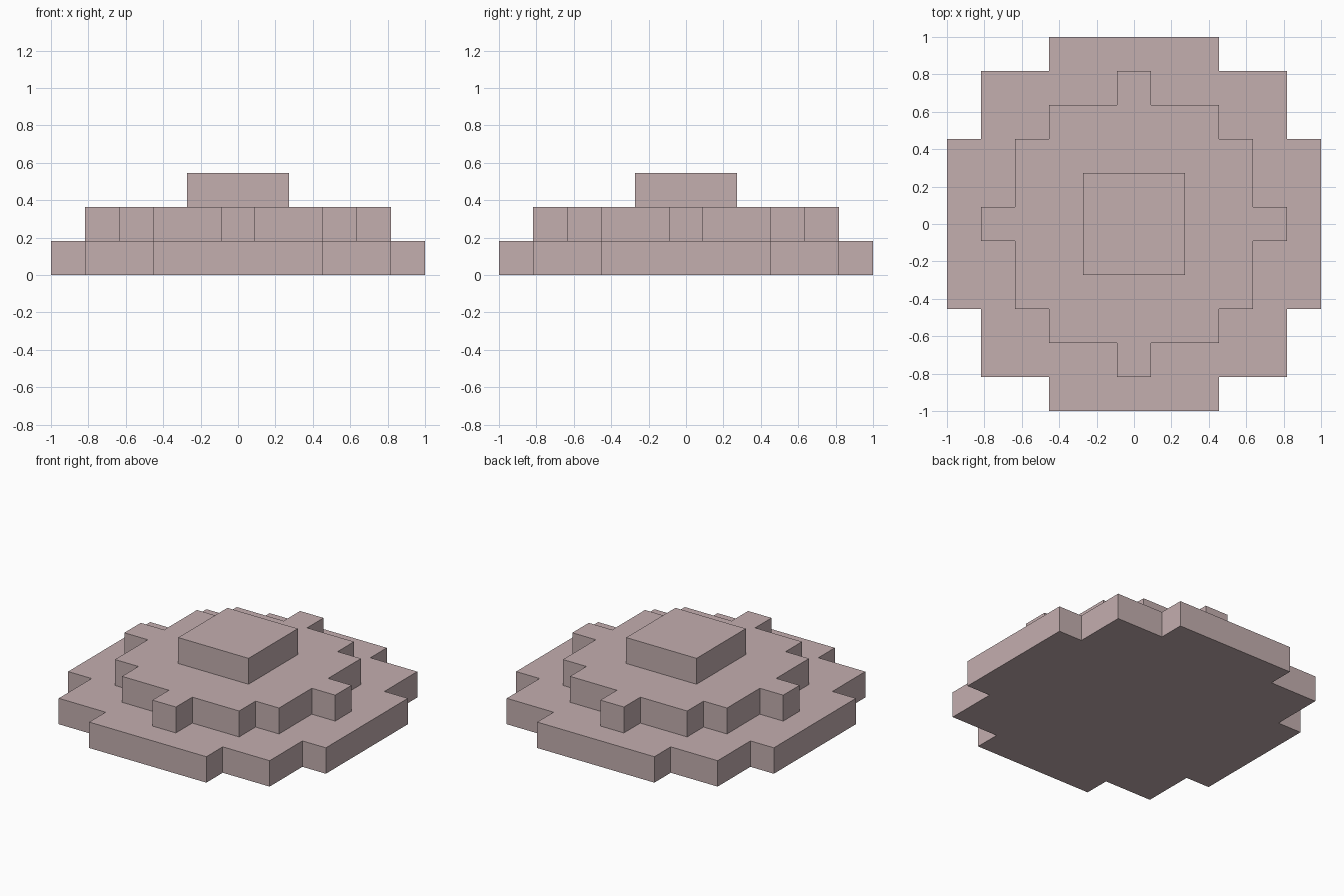
import bpy
import bmesh

if "Cube" in bpy.data.objects:
    bpy.data.objects.remove(bpy.data.objects["Cube"])

U = 2 / 11  # one block; the base is 11 blocks wide

stone = bpy.data.materials.new("dusty pink stone")
stone.diffuse_color = (0.55, 0.425, 0.43, 1)
stone.use_nodes = True
stone.node_tree.nodes["Principled BSDF"].inputs["Base Color"].default_value = stone.diffuse_color


def tier(name, level, corners):
    """One-block-high prism; corners = outer corners (in blocks) of the +x+y quarter."""
    # Stepped quarter outline: outer corners joined by inner corners
    quarter = []
    for i, (x, y) in enumerate(corners):
        quarter.append((x, y))
        if i + 1 < len(corners):
            quarter.append((corners[i + 1][0], y))
    # Mirror the quarter around both axes, keeping counter-clockwise order
    outline = (quarter
               + [(-x, y) for x, y in reversed(quarter)]
               + [(-x, -y) for x, y in quarter]
               + [(x, -y) for x, y in reversed(quarter)])
    bm = bmesh.new()
    face = bm.faces.new([bm.verts.new((x * U, y * U, level * U)) for x, y in outline])
    ext = bmesh.ops.extrude_face_region(bm, geom=[face], use_keep_orig=True)
    top = [v for v in ext["geom"] if isinstance(v, bmesh.types.BMVert)]
    bmesh.ops.translate(bm, verts=top, vec=(0, 0, U))
    bmesh.ops.recalc_face_normals(bm, faces=bm.faces)
    mesh = bpy.data.meshes.new(name)
    bm.to_mesh(mesh)
    bm.free()
    mesh.materials.append(stone)
    obj = bpy.data.objects.new(name, mesh)
    bpy.context.collection.objects.link(obj)


# Wide stepped base
tier("base_tier", 0, [(5.5, 2.5), (4.5, 4.5), (2.5, 5.5)])
# Middle tier with a narrow tab on each side
tier("middle_tier", 1, [(4.5, 0.5), (3.5, 2.5), (2.5, 3.5), (0.5, 4.5)])
# Square cap
tier("top_block", 2, [(1.5, 1.5)])
